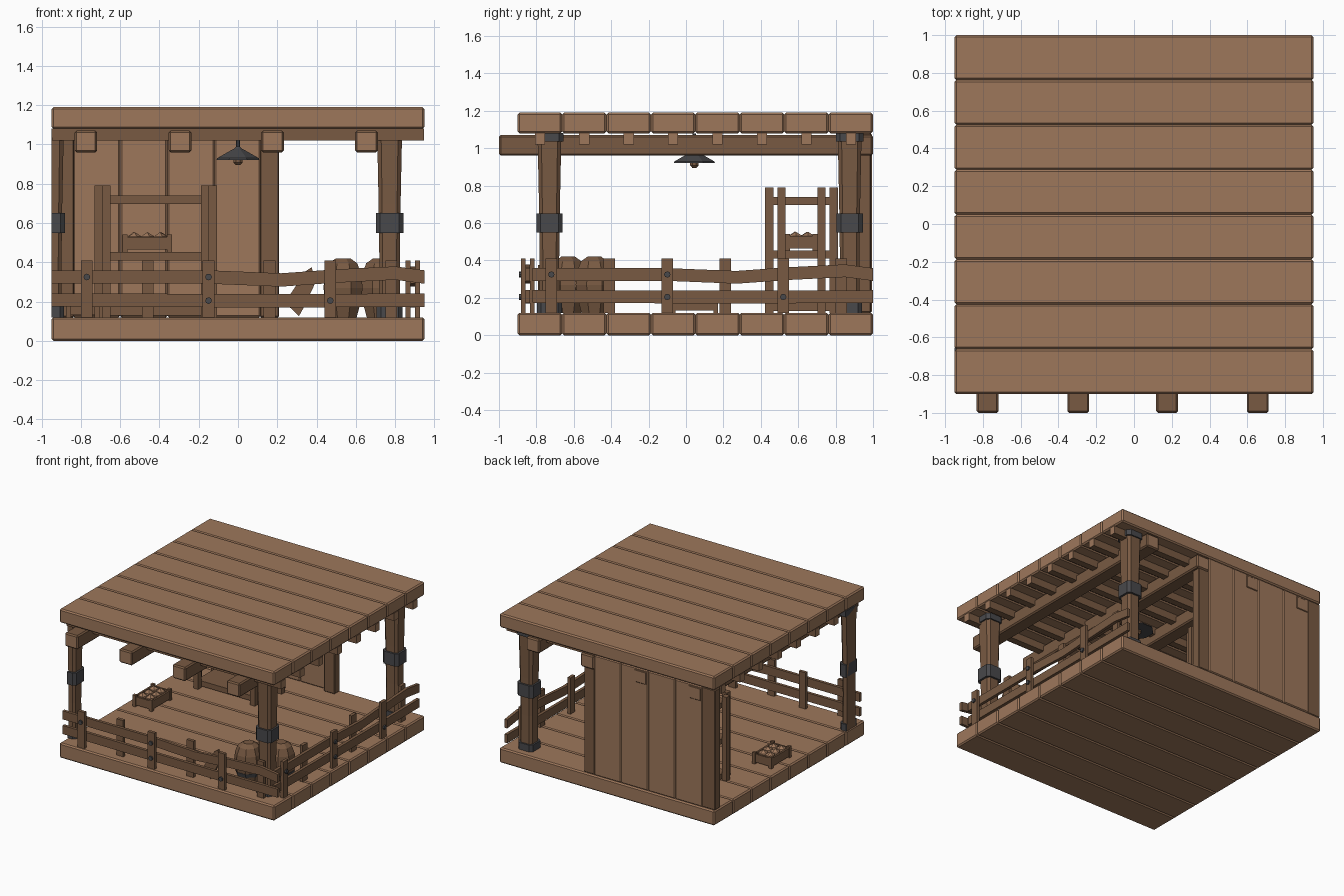
import bpy, bmesh, math
from mathutils import Matrix, Vector

if "Cube" in bpy.data.objects:
    bpy.data.objects.remove(bpy.data.objects["Cube"])


def material(name, col):
    m = bpy.data.materials.new(name)
    m.diffuse_color = (*col, 1)
    m.use_nodes = True
    m.node_tree.nodes["Principled BSDF"].inputs["Base Color"].default_value = m.diffuse_color
    return m


PLANK = material("light plank", (0.34, 0.186, 0.105))
TIMBER = material("dark timber", (0.19, 0.102, 0.055))
METAL = material("dark metal", (0.065, 0.065, 0.07))


def finish(name, bm, mats):
    bmesh.ops.recalc_face_normals(bm, faces=bm.faces)
    me = bpy.data.meshes.new(name)
    bm.to_mesh(me)
    bm.free()
    for m in mats:
        me.materials.append(m)
    ob = bpy.data.objects.new(name, me)
    bpy.context.collection.objects.link(ob)
    return ob


def add_box(bm, x0, x1, y0, y1, z0, z1, bevel=0):
    mat = Matrix.Translation(((x0 + x1) / 2, (y0 + y1) / 2, (z0 + z1) / 2)) @ \
        Matrix.Diagonal((x1 - x0, y1 - y0, z1 - z0, 1))
    vs = bmesh.ops.create_cube(bm, size=1, matrix=mat)["verts"]
    if bevel:
        es = list({e for v in vs for e in v.link_edges})
        bmesh.ops.bevel(bm, geom=es, offset=bevel, segments=1, affect='EDGES')


def boxes(name, mat, items, bevel=0):
    bm = bmesh.new()
    for b in items:
        add_box(bm, *b, bevel)
    return finish(name, bm, [mat])


def loft(bm, rings):
    rows = [[bm.verts.new(p) for p in r] for r in rings]
    n = len(rows[0])
    for a, b in zip(rows, rows[1:]):
        for i in range(n):
            bm.faces.new((a[i], a[(i + 1) % n], b[(i + 1) % n], b[i]))
    bm.faces.new(rows[0][::-1])
    bm.faces.new(rows[-1])


def lathe(name, mat, profile, sides, loc):
    bm = bmesh.new()
    loft(bm, [[(loc[0] + r * math.cos(2 * math.pi * (i + .5) / sides),
                loc[1] + r * math.sin(2 * math.pi * (i + .5) / sides), z)
               for i in range(sides)] for r, z in profile])
    return finish(name, bm, [mat])


# floor and roof planks
P = 1.9 / 8
for name, z0, z1 in (("floor_planks", 0, .12), ("roof_planks", 1.08, 1.19)):
    boxes(name, PLANK, [(-.95, .95, -.9 + P * i, -.9 + P * (i + 1), z0, z1)
                        for i in range(8)], .01)


# rafters and joists, with pale sawn ends
def beams(name, items, axis, bevel):
    ob = boxes(name, TIMBER, items, bevel)
    ob.data.materials.append(PLANK)
    for p in ob.data.polygons:
        if abs(p.normal[axis]) > .9:
            p.material_index = 1


beams("rafters", [(x - .058, x + .058, -1, 1, .96, 1.07)
                  for x in (-.775, -.295, .175, .655)], 1, .01)
beams("joists", [(-.948, .948, y - .027, y + .027, 1.02, 1.082)
                 for y in [-.9 + P * (i + .5) for i in range(8)]], 0, 0)


# main posts with metal bands; the front left one is cut flush
def column(name, mat, cx, cy, prof, cut):
    bm = bmesh.new()
    rings = []
    for h, z in prof:
        c = h * .68
        rings.append([(cx + a, cy + b, z) for a, b in (
            (h, -c), (h, c), (c, h), (-c, h), (-h, c), (-h, -c), (-c, -h), (c, -h))])
    loft(bm, rings)
    if cut:
        r = bmesh.ops.bisect_plane(bm, geom=bm.verts[:] + bm.edges[:] + bm.faces[:],
                                   plane_co=(-.95, 0, 0), plane_no=(-1, 0, 0), clear_outer=True)
        es = [e for e in r["geom_cut"] if isinstance(e, bmesh.types.BMEdge)]
        bmesh.ops.holes_fill(bm, edges=es)
    finish(name, bm, [mat])


for nm, cx, cy, cut in (("front_left", -.951, -.73, True), ("front_right", .772, -.73, False),
                        ("back_right", .772, .875, False)):
    column(nm + "_post", TIMBER, cx, cy, [(.054, .12), (.052, .4), (.056, .7), (.064, 1.08)], cut)
    for i, (h, z0, z1) in enumerate(((.066, .12, .175), (.07, .55, .65), (.074, 1.035, 1.082))):
        column(f"{nm}_band_{i}", METAL, cx, cy, [(h, z0), (h, z1)], cut)

# back wall
xs = [-.84, -.6, -.36, -.12, .115]
boxes("wall_boards", PLANK, [(a, b, .955, .995, .12, 1.08) for a, b in zip(xs, xs[1:])], .008)
boxes("wall_end_posts", TIMBER, [(.112, .21, .92, .99, .12, 1.08),
                                 (-.95, -.835, .92, .99, .12, 1.08)], .006)


# fences: bent rails, posts alternating front and back, bolts
def fence(name, u0, M):
    bm = bmesh.new()
    upper = [(u0, .325), (-.15, .325), (.22, .31), (.5, .33), (.8, .345), (.95, .325)]
    lower = [(u0, .208), (-.15, .205), (.47, .205), (.95, .207)]
    for line in (upper, lower):
        loft(bm, [[(u, -.858, z - .034), (u, -.834, z - .034),
                   (u, -.834, z + .034), (u, -.858, z + .034)] for u, z in line])
    for i in range(6):
        u = -.77 + .31 * i
        y = -.882 if i % 2 == 0 else -.834
        add_box(bm, u - .03, u + .03, y, y + .025, .12, .41)
    bm.transform(M)
    finish(name + "_fence", bm, [TIMBER])
    bm = bmesh.new()
    for u, z in ((-.77, .325), (-.15, .325), (-.15, .205), (.47, .205)):
        bmesh.ops.create_cone(bm, cap_ends=True, segments=8, radius1=.017, radius2=.017, depth=.016,
                              matrix=Matrix.Translation((u, -.886, z)) @ Matrix.Rotation(math.pi / 2, 4, 'X'))
    bm.transform(M)
    finish(name + "_fence_bolts", bm, [METAL])


fence("front", -.95, Matrix.Identity(4))
fence("right", -.87, Matrix.Translation((.045, .05, 0)) @ Matrix.Rotation(math.pi / 2, 4, 'Z'))

# broken board leaning behind the front fence
bm = bmesh.new()
outline = [(.235, .19), (.27, .165), (.31, .125), (.335, .17), (.41, .33), (.385, .34),
           (.375, .375), (.345, .355), (.325, .325)]
loft(bm, [[(x, y, z) for x, z in outline] for y in (-.79, -.77)])
finish("broken_board", bm, [TIMBER])

# storage rack
px = [(-.71, .51), (-.67, .445), (-.71, .725), (-.67, .79),
      (-.127, .51), (-.168, .445), (-.127, .725), (-.168, .79)]
boxes("rack_posts", TIMBER, [(x - .021, x + .021, y - .022, y + .022, .12, .79) for x, y in px])
boxes("rack_shelves", TIMBER, [(-.69, -.147, .466, .77, z, z + .042) for z in (.13, .41, .697)])


# small crates with lumpy contents
def crate(name, M):
    bm = bmesh.new()
    add_box(bm, -.115, .115, -.072, .072, .012, .025)
    for s in (-1, 1):
        add_box(bm, -.12, .12, s * .075 - .007, s * .075 + .007, .012, .078)
        add_box(bm, s * .112 - .007, s * .112 + .007, -.075, .075, .012, .078)
        for t in (-1, 1):
            add_box(bm, s * .114 - .013, s * .114 + .013, t * .073 - .013, t * .073 + .013, 0, .09)
    bm.transform(M)
    finish(name, bm, [TIMBER])
    bm = bmesh.new()
    for x, y in ((-.065, -.03), (0, .03), (.065, -.03), (-.07, .035), (.07, .035), (0, -.035)):
        bmesh.ops.create_icosphere(bm, subdivisions=1, radius=.04,
                                   matrix=Matrix.Translation((x, y, .062)))
    bm.transform(M)
    finish(name + "_contents", bm, [PLANK])


crate("rack_crate", Matrix.Translation((-.462, .617, .452)))
crate("floor_crate", Matrix.Translation((-.79, .045, .12)) @ Matrix.Rotation(math.pi / 2, 4, 'Z'))

# faceted barrels in the front right corner
for i, c in enumerate(((.535, -.63), (.725, -.49))):
    lathe(f"barrel_{i}", TIMBER, [(.075, .12), (.098, .2), (.108, .27), (.1, .34),
                                  (.078, .395), (.04, .42)], 8, c)
    lathe(f"barrel_band_{i}", METAL, [(.094, .175), (.102, .205)], 8, c)

# hanging lamp
L = (0, .045)
lathe("lamp_shade", METAL, [(.118, .922), (.115, .93), (.02, .98), (.01, .99), (.01, 1.08)], 8, L)
lathe("lamp_bulb", TIMBER, [(.012, .895), (.025, .908), (.025, .925)], 8, L)
